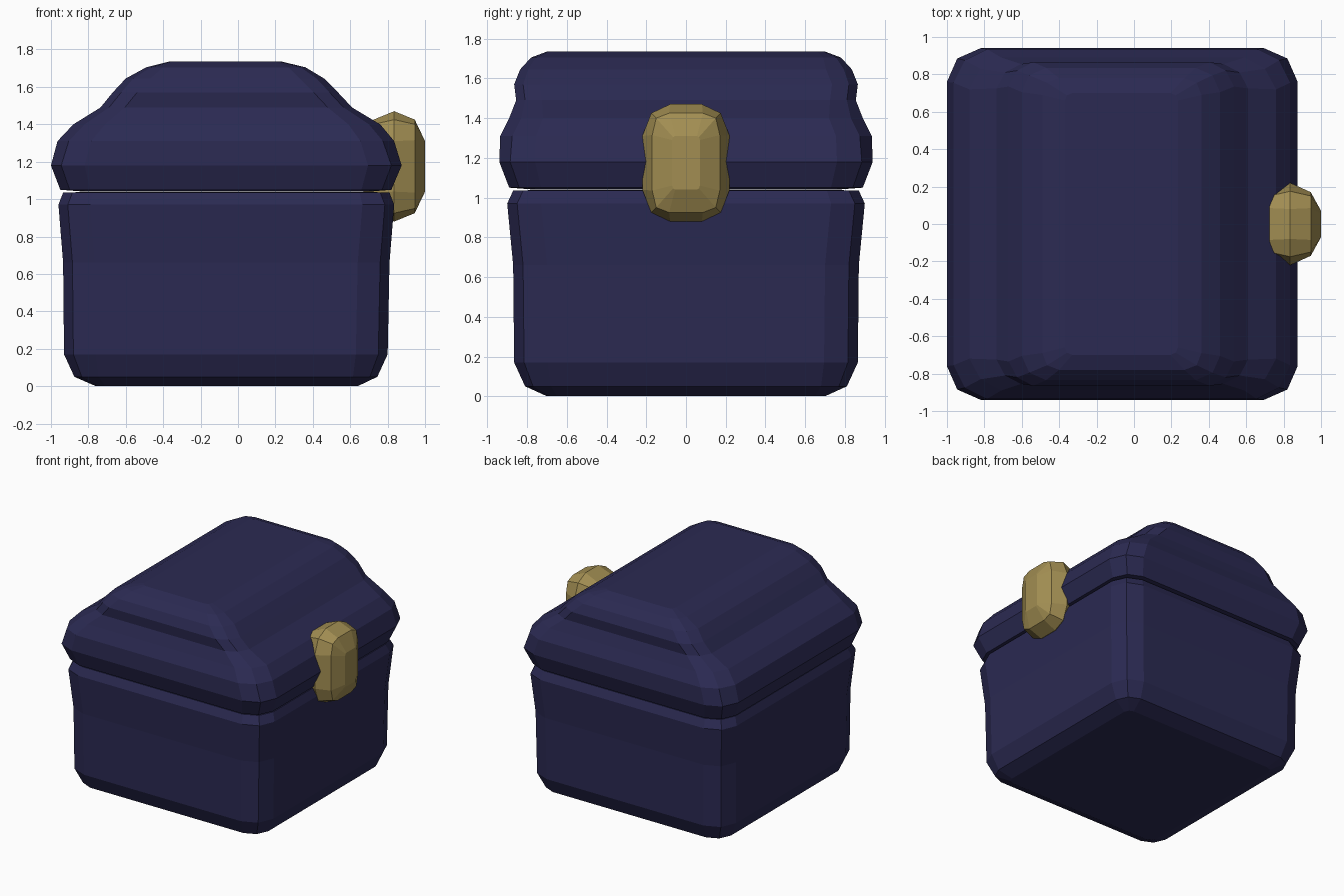
import bpy, bmesh
from mathutils import Vector

if "Cube" in bpy.data.objects:
    bpy.data.objects.remove(bpy.data.objects["Cube"])


def material(name, rgb):
    m = bpy.data.materials.new(name)
    m.diffuse_color = (*rgb, 1)
    m.use_nodes = True
    m.node_tree.nodes["Principled BSDF"].inputs["Base Color"].default_value = m.diffuse_color
    return m


def ring(a0, a1, h, ca, cb, ma, mb):
    """Rectangle a0..a1 by -h..h whose corners are cut by two facets."""
    c, r = (a0 + a1) / 2, (a1 - a0) / 2
    q = [(r, h - cb), (r - ma, h - mb), (r - ca, h)]
    pts = q + [(-a, b) for a, b in reversed(q)]
    pts += [(-a, -b) for a, b in pts]
    return [(c + a, b) for a, b in pts]


def loft(name, rings, place, mat):
    """Skin a stack of (height, outline) rings and cap both ends."""
    bm = bmesh.new()
    loops = [[bm.verts.new(place(a, b, t)) for a, b in pts] for t, pts in rings]
    for lo, hi in zip(loops, loops[1:]):
        n = len(lo)
        for i in range(n):
            j = (i + 1) % n
            bm.faces.new((lo[i], lo[j], hi[j], hi[i]))
    bm.faces.new(loops[0][::-1])
    bm.faces.new(loops[-1])
    bmesh.ops.recalc_face_normals(bm, faces=bm.faces)
    mesh = bpy.data.meshes.new(name)
    bm.to_mesh(mesh)
    bm.free()
    mesh.materials.append(mat)
    ob = bpy.data.objects.new(name, mesh)
    bpy.context.collection.objects.link(ob)
    return ob


navy = material("navy", (0.024, 0.023, 0.085))
gold = material("gold", (0.36, 0.27, 0.085))


def upright(a, b, t):
    return Vector((a, b, t))


def box_rings(profile):
    return [(z, ring(x0, x1, h, c, c, m, m)) for z, x0, x1, h, c, m in profile]


# Chest body: z, left x, right x, half depth, corner cut, corner inset
body = [
    (0.00, -0.76, 0.64, 0.70, 0.05, 0.015),
    (0.05, -0.875, 0.745, 0.81, 0.13, 0.04),
    (0.17, -0.93, 0.80, 0.865, 0.17, 0.05),
    (0.66, -0.935, 0.81, 0.87, 0.17, 0.05),
    (0.97, -0.96, 0.835, 0.90, 0.17, 0.05),
    (1.035, -0.935, 0.81, 0.87, 0.16, 0.05),
    (1.038, -0.82, 0.70, 0.75, 0.08, 0.025),
]
loft("chest_body", box_rings(body), upright, navy)

# Lid: flared rim, sloping shoulders and a raised ridge
lid = [
    (1.04, -0.82, 0.70, 0.76, 0.08, 0.025),
    (1.05, -0.95, 0.82, 0.89, 0.16, 0.05),
    (1.18, -1.00, 0.875, 0.94, 0.18, 0.055),
    (1.31, -0.965, 0.835, 0.935, 0.18, 0.06),
    (1.40, -0.88, 0.76, 0.89, 0.17, 0.06),
    (1.49, -0.735, 0.61, 0.855, 0.13, 0.045),
    (1.57, -0.67, 0.535, 0.865, 0.13, 0.045),
    (1.645, -0.60, 0.46, 0.835, 0.13, 0.04),
    (1.705, -0.49, 0.36, 0.78, 0.09, 0.025),
    (1.735, -0.37, 0.235, 0.70, 0.04, 0.012),
]
loft("chest_lid", box_rings(lid), upright, navy)

# Rounded latch on the right side, built outward along x
latch_half = [  # distance from centre, half height, half width, cuts, insets
    (0.165, 0.135, 0.07, 0.02, 0.015, 0.006, 0.005),
    (0.11, 0.25, 0.17, 0.11, 0.085, 0.025, 0.02),
    (0.0, 0.295, 0.22, 0.16, 0.14, 0.045, 0.045),
]
stations = [(-d, *r) for d, *r in latch_half] + [(d, *r) for d, *r in latch_half[1::-1]]
latch = [(0.835 + d, ring(1.175 - hz, 1.175 + hz, hy, cz, cy, mz, my))
         for d, hz, hy, cz, cy, mz, my in stations]
loft("latch", latch, lambda a, b, t: Vector((t, b, a)), gold)
